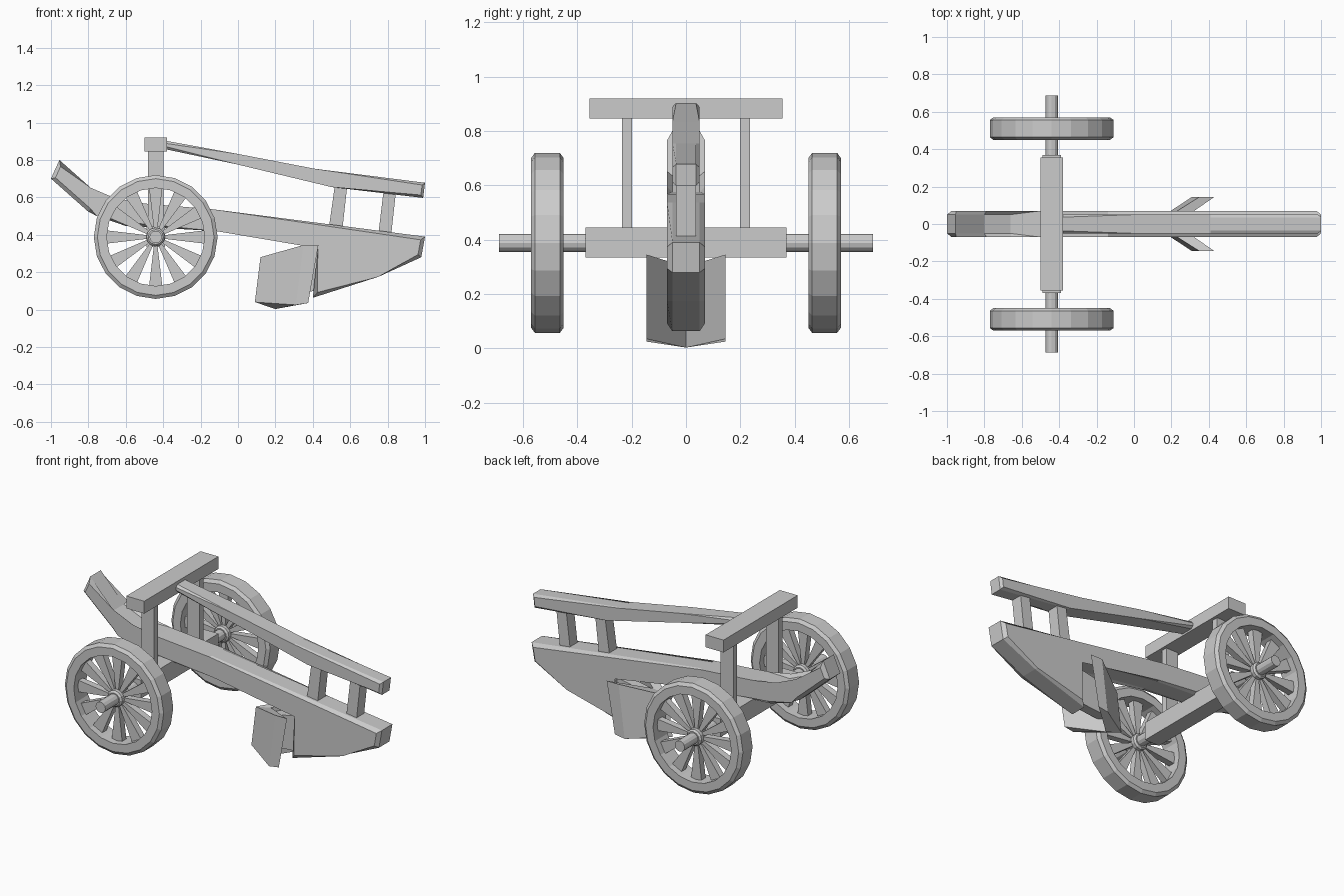
import bpy, bmesh
from math import pi, cos, sin

if "Cube" in bpy.data.objects:
    bpy.data.objects.remove(bpy.data.objects["Cube"])


def finish(name, bm):
    bmesh.ops.recalc_face_normals(bm, faces=bm.faces[:])
    me = bpy.data.meshes.new(name)
    bm.to_mesh(me)
    bm.free()
    ob = bpy.data.objects.new(name, me)
    bpy.context.collection.objects.link(ob)
    return ob


def prism(name, pts, y0, y1, chamfer=0):
    """Side profile (x, z) extruded from y0 to y1, with chamfered side edges."""
    bm = bmesh.new()
    rings = [[bm.verts.new((x, y, z)) for x, z in pts] for y in (y0, y1)]
    n = len(pts)
    caps = [bm.faces.new(r) for r in rings]
    for i in range(n):
        j = (i + 1) % n
        bm.faces.new((rings[0][i], rings[0][j], rings[1][j], rings[1][i]))
    if chamfer:
        edges = [e for f in caps for e in f.edges]
        bmesh.ops.bevel(bm, geom=edges, offset=chamfer, segments=1,
                        affect='EDGES', clamp_overlap=True)
    return finish(name, bm)


def box(name, x0, x1, y0, y1, z0, z1):
    return prism(name, [(x0, z0), (x1, z0), (x1, z1), (x0, z1)], y0, y1)


def lathe(bm, profile, sides, closed, cx, cy, cz):
    """Spin (radius, y offset) points about the y direction."""
    rings = []
    for k in range(sides):
        a = 2 * pi * k / sides
        rings.append([bm.verts.new((cx + r * cos(a), cy + y, cz + r * sin(a)))
                      for r, y in profile])
    n = len(profile)
    for k in range(sides):
        p, q = rings[k], rings[(k + 1) % sides]
        for i in range(n if closed else n - 1):
            j = (i + 1) % n
            bm.faces.new((p[i], p[j], q[j], q[i]))
    if not closed:
        bm.faces.new([r[0] for r in rings])
        bm.faces.new([r[-1] for r in rings])


AX, AZ = -0.44, 0.388

# Main beam with deep rear keel and upturned nose
prism("plough_beam", [
    (-1.0, 0.70), (-0.955, 0.80), (-0.8, 0.635), (-0.66, 0.575), (-0.5, 0.567),
    (-0.14, 0.537), (1.0, 0.39), (0.98, 0.28), (0.75, 0.175), (0.40, 0.063),
    (0.45, 0.345), (-0.12, 0.42), (-0.6, 0.447), (-0.755, 0.50), (-0.8, 0.523)],
    -0.07, 0.07, 0.02)

# Upper handle and its struts
prism("handle", [
    (-0.40, 0.905), (0.0, 0.832), (0.41, 0.753), (1.0, 0.678), (0.99, 0.597),
    (0.5, 0.655), (0.0, 0.775), (-0.40, 0.86)], -0.05, 0.05, 0.014)
prism("front_strut", [(0.485, 0.43), (0.557, 0.42), (0.585, 0.67), (0.52, 0.68)],
      -0.036, 0.036)
prism("rear_strut", [(0.75, 0.40), (0.818, 0.39), (0.846, 0.645), (0.78, 0.65)],
      -0.036, 0.036)

# Crossbar, posts, axle
box("crossbar", -0.50, -0.38, -0.355, 0.355, 0.845, 0.92)
box("axle_block", -0.49, -0.39, -0.37, 0.37, 0.335, 0.445)
for side, s in (("right", -1), ("left", 1)):
    box(side + "_post", -0.482, -0.398, s * 0.198, s * 0.236, 0.43, 0.86)
bm = bmesh.new()
lathe(bm, [(0.033, -0.688), (0.033, 0.688)], 12, False, AX, 0, AZ)
finish("axle", bm)

# Wheels: rim, hub, twelve tapered spokes
for side, s in (("right", -1), ("left", 1)):
    cy = s * 0.51
    bm = bmesh.new()
    lathe(bm, [(0.262, -0.06), (0.312, -0.06), (0.331, -0.046), (0.331, 0.046),
               (0.312, 0.06), (0.262, 0.06)], 20, True, AX, cy, AZ)
    finish(side + "_wheel_rim", bm)
    bm = bmesh.new()
    lathe(bm, [(0.04, -0.05), (0.05, -0.04), (0.05, 0.04), (0.04, 0.05)],
          12, False, AX, cy, AZ)
    finish(side + "_wheel_hub", bm)
    for k in range(12):
        c, d = cos(k * pi / 6), sin(k * pi / 6)
        pts = [(AX + r * c - w * d, AZ + r * d + w * c) for r, w in
               ((0.04, -0.009), (0.268, -0.036), (0.268, 0.036), (0.04, 0.009))]
        prism(f"{side}_spoke_{k + 1}", pts, cy - 0.02, cy + 0.02)

# V-shaped share: two swept blades meeting on the centre line
for side, s in (("right", -1), ("left", 1)):
    bm = bmesh.new()
    front = [(0.12, 0, 0.28), (0.35, 0.145, 0.345), (0.31, 0.145, 0.025), (0.09, 0, 0.04)]
    back = [(0.22, 0, 0.30), (0.43, 0.145, 0.345), (0.375, 0.145, 0.035), (0.20, 0, 0.003)]
    f = [bm.verts.new((x, s * y, z)) for x, y, z in front]
    b = [bm.verts.new((x, s * y, z)) for x, y, z in back]
    bm.faces.new(f)
    bm.faces.new(b)
    for i in range(4):
        j = (i + 1) % 4
        bm.faces.new((f[i], f[j], b[j], b[i]))
    finish(side + "_share_blade", bm)

# Shank joining the share to the keel
prism("share_shank", [(0.18, 0.08), (0.42, 0.10), (0.45, 0.32), (0.20, 0.27)],
      -0.03, 0.03)
